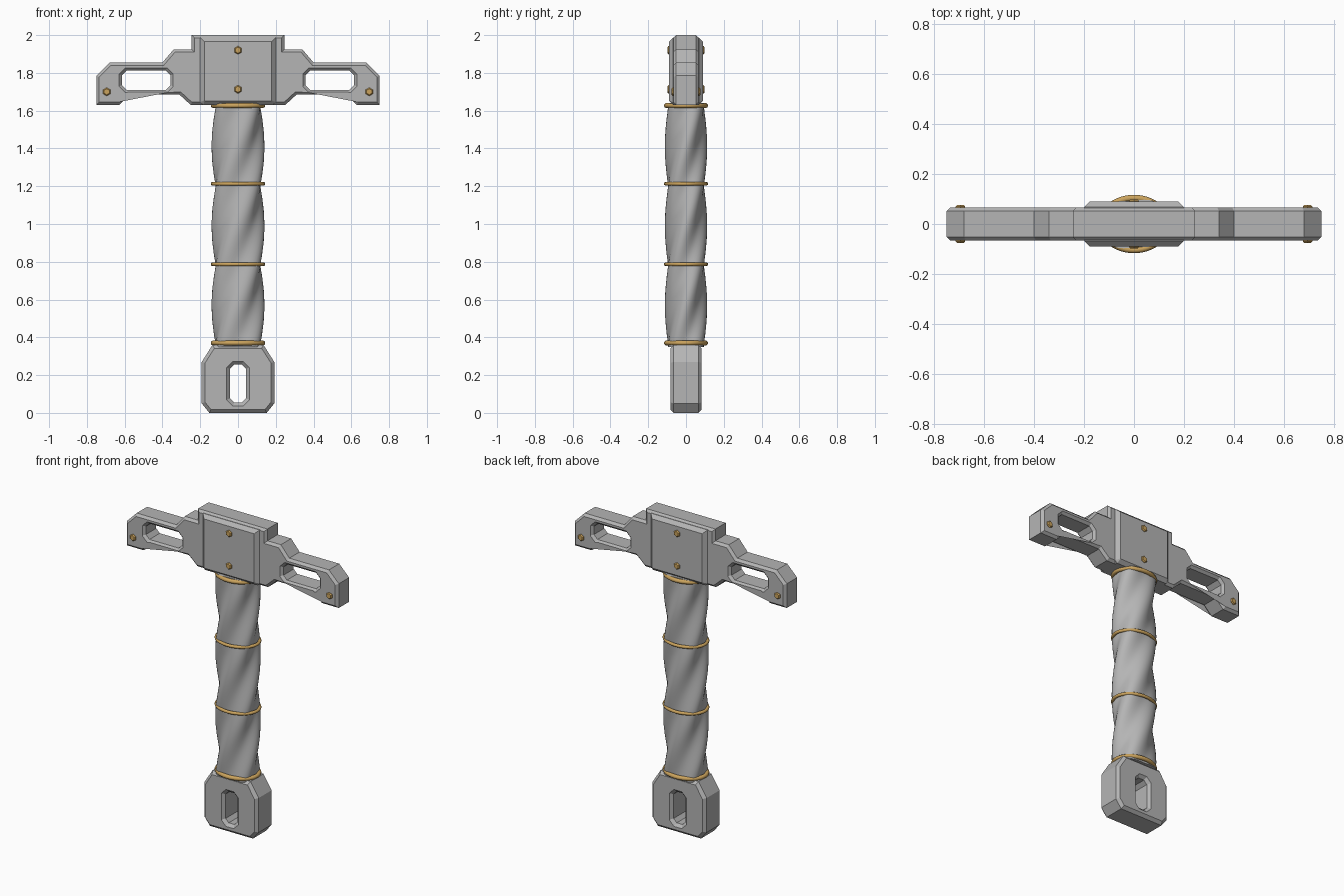
import bpy
import bmesh
import math

if "Cube" in bpy.data.objects:
    bpy.data.objects.remove(bpy.data.objects["Cube"], do_unlink=True)


def material(name, rgb):
    mat = bpy.data.materials.new(name)
    mat.use_nodes = True
    mat.diffuse_color = (*rgb, 1)
    mat.node_tree.nodes["Principled BSDF"].inputs["Base Color"].default_value = (*rgb, 1)
    return mat


STEEL = material("grey steel", (0.46, 0.46, 0.46))
BRASS = material("warm brass", (0.60, 0.37, 0.11))


def add(name, mesh, mat):
    mesh.name = name
    mesh.materials.clear()
    mesh.materials.append(mat)
    obj = bpy.data.objects.new(name, mesh)
    bpy.context.collection.objects.link(obj)
    return obj


def mirrored(half):
    """Close a right-hand outline with its mirror image."""
    return half + [(-x, z) for x, z in reversed(half)]


def octagon(x0, x1, z0, z1, c):
    return [(x0 + c, z0), (x1 - c, z0), (x1, z0 + c), (x1, z1 - c),
            (x1 - c, z1), (x0 + c, z1), (x0, z1 - c), (x0, z0 + c)]


def slab(name, loops, half_depth, chamfer):
    """Chamfered plate standing in the xz plane; loops after the first are holes."""
    curve = bpy.data.curves.new(name + " outline", "CURVE")
    curve.dimensions = "2D"
    curve.fill_mode = "BOTH"
    curve.extrude = half_depth - chamfer
    curve.bevel_depth = chamfer
    curve.bevel_resolution = 0
    curve.offset = -chamfer
    for loop in loops:
        spline = curve.splines.new("POLY")
        spline.points.add(len(loop) - 1)
        for point, (x, z) in zip(spline.points, loop):
            point.co = (x, z, 0, 1)
        spline.use_cyclic_u = True
    temp = bpy.data.objects.new(name + " helper", curve)
    bpy.context.collection.objects.link(temp)
    deps = bpy.context.evaluated_depsgraph_get()
    mesh = bpy.data.meshes.new_from_object(temp.evaluated_get(deps))
    bpy.data.objects.remove(temp, do_unlink=True)
    bm = bmesh.new()
    bm.from_mesh(mesh)
    bmesh.ops.remove_doubles(bm, verts=bm.verts, dist=0.0005)
    for v in bm.verts:
        v.co = (v.co.x, -v.co.z, v.co.y)
    bmesh.ops.recalc_face_normals(bm, faces=bm.faces)
    for f in bm.faces:
        f.smooth = False
    bm.to_mesh(mesh)
    bm.free()
    return add(name, mesh, STEEL)


def grid_mesh(rings, close_rows):
    """Smooth surface through rings of points, capped or joined end to end."""
    bm = bmesh.new()
    rows = [[bm.verts.new(p) for p in ring] for ring in rings]
    pairs = list(zip(rows, rows[1:]))
    if close_rows:
        pairs.append((rows[-1], rows[0]))
    else:
        bm.faces.new(rows[0])
        bm.faces.new(rows[-1])
    for a, b in pairs:
        for i in range(len(a)):
            j = (i + 1) % len(a)
            bm.faces.new((a[i], a[j], b[j], b[i]))
    bmesh.ops.recalc_face_normals(bm, faces=bm.faces)
    for f in bm.faces:
        f.smooth = len(f.verts) == 4
    mesh = bpy.data.meshes.new("surface")
    bm.to_mesh(mesh)
    bm.free()
    return mesh


# Cross guard with a slot in each wing
guard = mirrored([(0.245, 2.0), (0.245, 1.925), (0.34, 1.925), (0.4, 1.855),
                  (0.68, 1.855), (0.75, 1.785), (0.75, 1.63), (0.63, 1.63),
                  (0.575, 1.685), (0.31, 1.685), (0.25, 1.63)])
slots = [octagon(min(s * 0.358, s * 0.615), max(s * 0.358, s * 0.615),
                 1.71, 1.812, 0.025) for s in (-1, 1)]
slab("cross_guard", [guard] + slots, 0.067, 0.015)

# Raised centre block on both faces of the guard
slab("guard_block", [mirrored([(0.2, 1.988), (0.2, 1.645), (0.185, 1.63)])], 0.09, 0.022)

# Pommel with a lanyard hole
pommel = mirrored([(0.135, 0.36), (0.192, 0.27), (0.192, 0.05), (0.152, 0.0)])
slab("pommel", [pommel, octagon(-0.042, 0.042, 0.055, 0.255, 0.022)], 0.083, 0.018)

# Twisted four-lobed grip, slightly flattened front to back
LOW, HIGH, SIDES, STEPS, PITCH = 0.35, 1.64, 48, 90, 0.42
rings = []
for k in range(STEPS + 1):
    z = LOW + (HIGH - LOW) * k / STEPS
    twist = (z - 1.41) / PITCH * math.pi / 2
    ring = []
    for i in range(SIDES):
        a = 2 * math.pi * i / SIDES + twist
        r = 0.128 + 0.012 * math.cos(4 * (a - twist))
        ring.append((r * math.cos(a), 0.8 * r * math.sin(a), z))
    rings.append(ring)
add("grip", grid_mesh(rings, False), STEEL)

# Brass bands around the grip, heavier at the ends
for name, z, thick in (("bottom_band", 0.37, 0.013), ("lower_band", 0.787, 0.01),
                       ("upper_band", 1.213, 0.01), ("top_band", 1.627, 0.013)):
    band = []
    for i in range(48):
        a = 2 * math.pi * i / 48
        ring = []
        for j in range(10):
            b = 2 * math.pi * j / 10
            out = thick * math.cos(b) - thick
            ring.append(((0.144 + out) * math.cos(a), (0.117 + out) * math.sin(a),
                         z + thick * math.sin(b)))
        band.append(ring)
    add(name, grid_mesh(band, True), BRASS)


# Hexagonal bolts showing on the front and back
def bolt(name, x, z, reach):
    rings = []
    for y, r in ((-reach, 0.016), (-reach + 0.006, 0.022),
                 (reach - 0.006, 0.022), (reach, 0.016)):
        rings.append([(x + r * math.sin(i * math.pi / 3), y,
                       z + r * math.cos(i * math.pi / 3)) for i in range(6)])
    mesh = grid_mesh(rings, False)
    for p in mesh.polygons:
        p.use_smooth = False
    add(name, mesh, BRASS)


bolt("right_wing_bolt", -0.695, 1.7, 0.076)
bolt("left_wing_bolt", 0.695, 1.7, 0.076)
bolt("upper_block_bolt", 0, 1.92, 0.099)
bolt("lower_block_bolt", 0, 1.713, 0.099)
